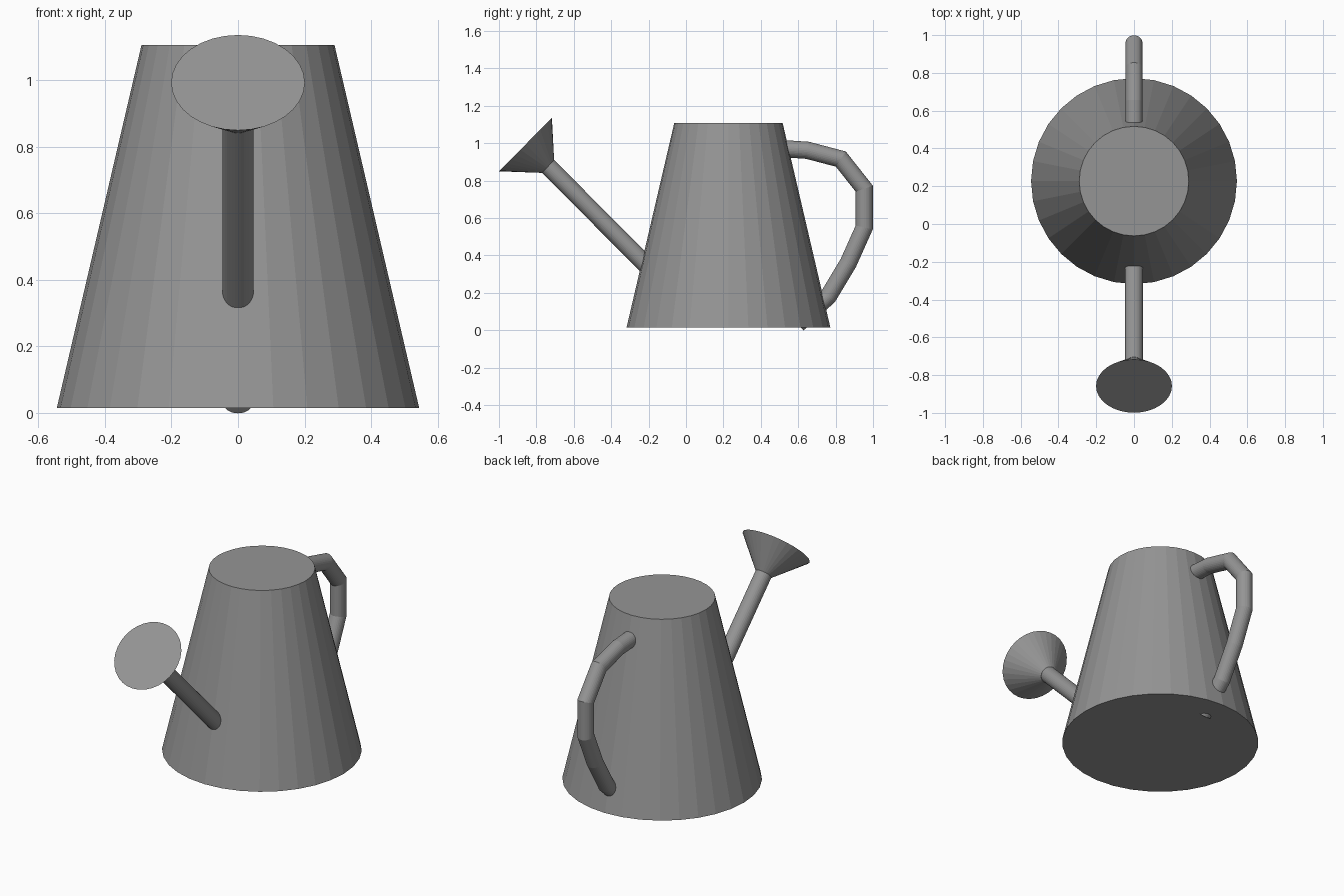
import bpy, bmesh, math
from mathutils import Vector

if "Cube" in bpy.data.objects:
    bpy.data.objects.remove(bpy.data.objects["Cube"])

SIDES = 32

# Dark grey metal
metal = bpy.data.materials.new("dark_grey")
metal.diffuse_color = (0.3, 0.3, 0.3, 1)
metal.use_nodes = True
metal.node_tree.nodes["Principled BSDF"].inputs["Base Color"].default_value = metal.diffuse_color


def tube(name, path, radii):
    """Sweep a circle along a path in the x = 0 plane with mitred joints and flat caps."""
    pts = [Vector((0, y, z)) for y, z in path]
    side = Vector((1, 0, 0))
    bm = bmesh.new()
    rings = []
    for i, p in enumerate(pts):
        d_in = (p - pts[i - 1]).normalized() if i else (pts[1] - p).normalized()
        d_out = (pts[i + 1] - p).normalized() if i < len(pts) - 1 else d_in
        tangent = (d_in + d_out).normalized()
        up = side.cross(tangent) / tangent.dot(d_in)   # mitre stretch
        ring = []
        for k in range(SIDES):
            a = 2 * math.pi * k / SIDES
            ring.append(bm.verts.new(p + radii[i] * (side * math.cos(a) + up * math.sin(a))))
        rings.append(ring)
    for r0, r1 in zip(rings, rings[1:]):
        for k in range(SIDES):
            n = (k + 1) % SIDES
            bm.faces.new((r0[k], r0[n], r1[n], r1[k]))
    bm.faces.new(rings[0])
    bm.faces.new(rings[-1])
    bmesh.ops.recalc_face_normals(bm, faces=bm.faces)
    mesh = bpy.data.meshes.new(name)
    bm.to_mesh(mesh)
    bm.free()
    mesh.materials.append(metal)
    obj = bpy.data.objects.new(name, mesh)
    bpy.context.collection.objects.link(obj)
    return obj


# Tapered closed body
BOTTOM, TOP = 0.014, 1.107
bpy.ops.mesh.primitive_cone_add(vertices=SIDES, radius1=0.545, radius2=0.29,
                                depth=TOP - BOTTOM,
                                location=(0, 0.227, (TOP + BOTTOM) / 2))
body = bpy.context.object
body.name = "body"
body.data.materials.append(metal)

# Straight spout reaching into the body
tube("spout", [(-0.10, 0.235), (-0.738, 0.877)], [0.047, 0.047])

# Flared sprinkler head with flat face
tube("sprinkler_head", [(-0.738, 0.875), (-0.858, 0.993)], [0.047, 0.201])

# Bent handle, lower end passing through the body base
handle = [(0.50, 0.972), (0.65, 0.962), (0.828, 0.915), (0.953, 0.757),
          (0.953, 0.55), (0.868, 0.36), (0.76, 0.18), (0.597, 0.033)]
tube("handle", handle, [0.046] * len(handle))
